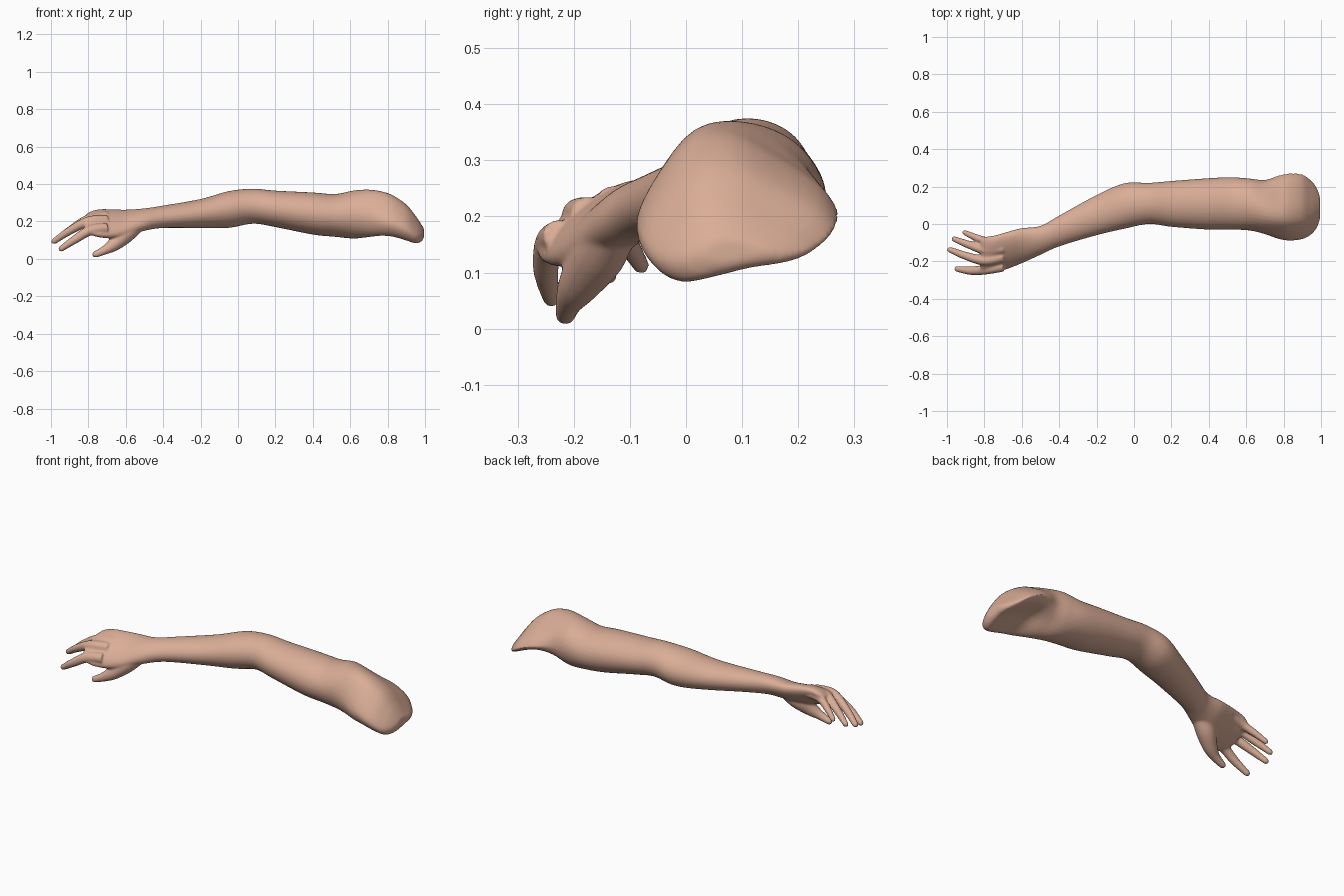
import bpy, bmesh, math
from mathutils import Vector

if "Cube" in bpy.data.objects:
    bpy.data.objects.remove(bpy.data.objects["Cube"])

skin = bpy.data.materials.new("skin")
skin.diffuse_color = (0.70, 0.42, 0.31, 1)
skin.use_nodes = True
skin.node_tree.nodes["Principled BSDF"].inputs["Base Color"].default_value = skin.diffuse_color
SEG = 36


def smooth_path(rows, steps):
    """Catmull-Rom interpolation through rows of numbers."""
    rows = [Vector(r) for r in rows]
    out = []
    for i in range(len(rows) - 1):
        b, c = rows[i], rows[i + 1]
        a = rows[i - 1] if i else b
        d = rows[i + 2] if i + 2 < len(rows) else c
        for k in range(steps):
            t = k / steps
            out.append(0.5 * (2 * b + (c - a) * t + (2 * a - 5 * b + 4 * c - d) * t ** 2
                              + (3 * b - a - 3 * c + d) * t ** 3))
    return out + [rows[-1]]


def loft(bm, rings):
    """Skin closed rings into a capped tube."""
    loops = [[bm.verts.new(p) for p in ring] for ring in rings]
    for a, b in zip(loops, loops[1:]):
        for i in range(len(a)):
            j = (i + 1) % len(a)
            bm.faces.new((a[i], a[j], b[j], b[i]))
    bm.faces.new(loops[0][::-1])
    bm.faces.new(loops[-1])


def digit(bm, rows):
    """Round tapered finger along points (x, y, z, radius), with a rounded tip."""
    path = smooth_path(rows, 5)
    pts, rad = [p.to_3d() for p in path], [p[3] for p in path]
    d = (pts[-1] - pts[-2]).normalized()
    end, r = pts[-1].copy(), rad[-1]
    for a in (30, 55, 78):
        pts.append(end + d * r * math.sin(math.radians(a)))
        rad.append(r * math.cos(math.radians(a)))
    rings = []
    for i, p in enumerate(pts):
        d = (pts[min(i + 1, len(pts) - 1)] - pts[max(i - 1, 0)]).normalized()
        u = d.cross(Vector((0, 1, 0))).normalized()
        v = d.cross(u)
        rings.append([p + rad[i] * (u * math.cos(t) + v * math.sin(t))
                      for t in (2 * math.pi * k / 16 for k in range(16))])
    loft(bm, rings)


# shoulder cross-section in unit coordinates, counter-clockwise from +y
SHOULDER = [(.98, -.17), (.8, .2), (.39, .62), (-.05, .97), (-.44, .93), (-.77, .38),
            (-.99, -.3), (-.9, -.76), (-.66, -1), (-.33, -.86), (.16, -.59), (.77, -.41)]
shoulder = smooth_path(SHOULDER + SHOULDER[:1], SEG // 12)[:SEG]

# x, y min, y max, z min, z max, tilt angle (90 = level), shoulder blend
STATIONS = [
    (-.82, -.25, -.08, .15, .23, 40, 0),
    (-.79, -.265, -.068, .13, .252, 40, 0),
    (-.74, -.26, -.06, .115, .265, 40, 0),
    (-.67, -.238, -.04, .11, .265, 45, 0),
    (-.60, -.21, -.022, .12, .263, 52, 0),
    (-.50, -.165, -.01, .15, .27, 68, 0),
    (-.40, -.12, .045, .165, .285, 80, 0),
    (-.20, -.06, .155, .165, .32, 88, 0),
    (-.05, -.025, .218, .166, .362, 90, 0),
    (.08, 0, .22, .188, .375, 90, 0),
    (.20, -.015, .23, .17, .365, 90, 0),
    (.40, -.03, .245, .13, .355, 90, 0),
    (.52, -.03, .25, .118, .347, 90, 0),
    (.62, -.035, .243, .108, .366, 90, .05),
    (.70, -.055, .237, .112, .371, 90, .4),
    (.77, -.08, .262, .122, .36, 90, .9),
    (.83, -.09, .275, .118, .338, 90, 1),
    (.90, -.082, .270, .098, .29, 90, 1),
    (.95, -.055, .235, .083, .23, 90, 1),
    (.98, -.015, .19, .092, .185, 90, .8),
    (.995, .03, .14, .115, .16, 90, .5),
]

bm = bmesh.new()

# shoulder, upper arm, forearm and palm
rings = []
for x, y0, y1, z0, z1, tilt, blend in smooth_path(STATIONS, 6):
    ring = []
    for k in range(SEG):
        t = 2 * math.pi * k / SEG
        e = Vector((math.cos(t), math.cos(t - math.radians(tilt))))
        # slightly squared ellipse for the round parts
        s = e.lerp(shoulder[k], blend)
        ring.append((x, (y0 + y1) / 2 + s.x * (y1 - y0) / 2, (z0 + z1) / 2 + s.y * (z1 - z0) / 2))
    rings.append(ring)
loft(bm, rings)

# index, middle, ring and little finger, then thumb
digit(bm, [(-.70, -.225, .165, .03), (-.79, -.243, .152, .027), (-.87, -.250, .105, .023), (-.945, -.240, .054, .016)])
digit(bm, [(-.70, -.175, .205, .03), (-.80, -.195, .200, .027), (-.90, -.170, .150, .022), (-.983, -.138, .094, .016)])
digit(bm, [(-.70, -.130, .225, .03), (-.80, -.137, .213, .025), (-.89, -.108, .160, .021), (-.962, -.080, .112, .015)])
digit(bm, [(-.70, -.085, .230, .026), (-.79, -.090, .212, .022), (-.86, -.066, .172, .018), (-.905, -.046, .138, .014)])
digit(bm, [(-.53, -.125, .190, .04), (-.60, -.155, .135, .05), (-.66, -.190, .080, .038), (-.71, -.208, .048, .025),
           (-.762, -.215, .024, .018)])

# one seamless smooth surface
bmesh.ops.recalc_face_normals(bm, faces=bm.faces)
mesh = bpy.data.meshes.new("arm")
bm.to_mesh(mesh)
bm.free()
mesh.materials.append(skin)
arm = bpy.data.objects.new("arm", mesh)
bpy.context.collection.objects.link(arm)
remesh = arm.modifiers.new("fuse", "REMESH")
remesh.mode = "VOXEL"
remesh.voxel_size = 0.006
remesh.use_smooth_shade = True
relax = arm.modifiers.new("relax", "SMOOTH")
relax.factor = 0.5
relax.iterations = 6
